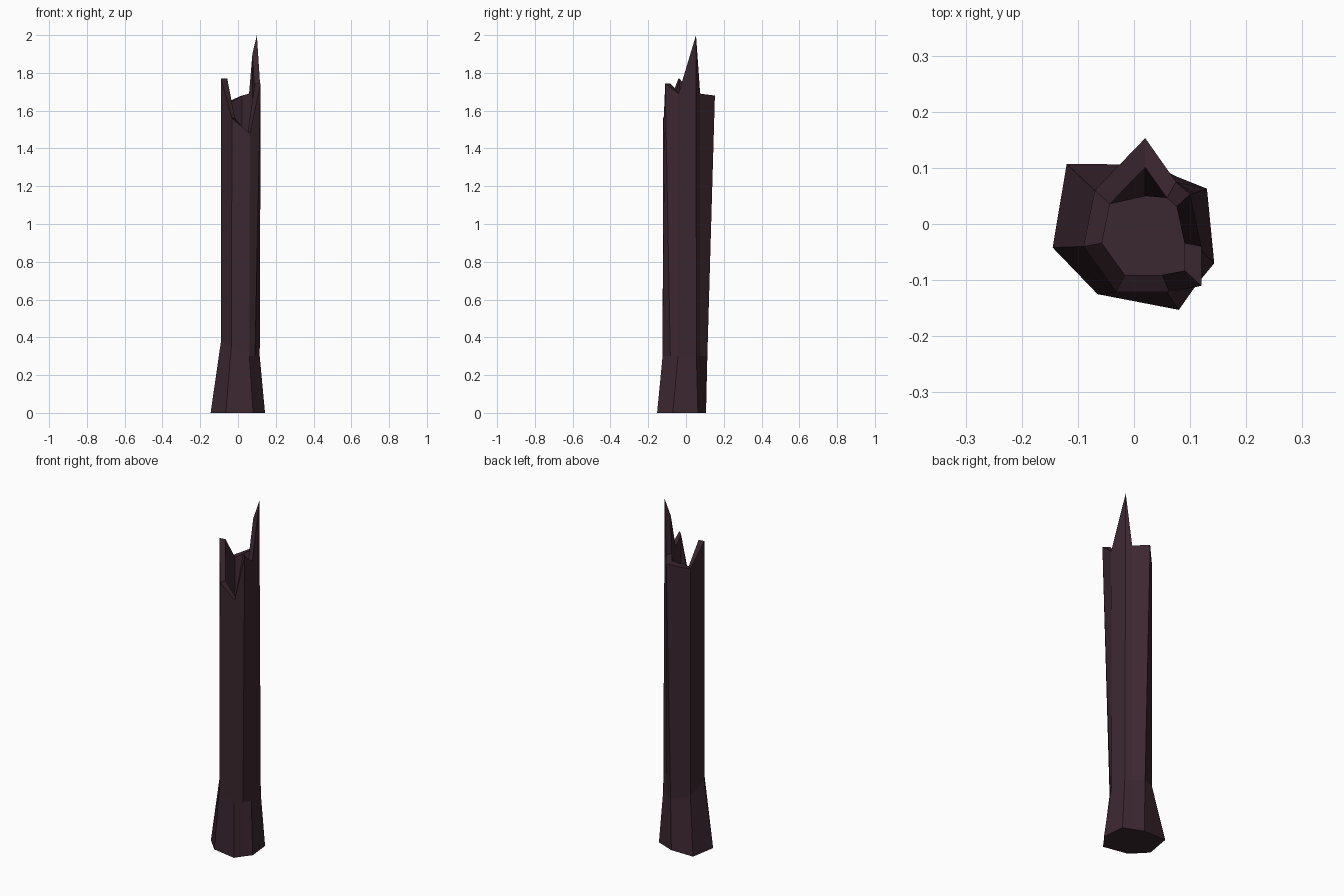
import bpy
import bmesh
from mathutils import Vector

default_cube = bpy.data.objects.get("Cube")
if default_cube:
    bpy.data.objects.remove(default_cube, do_unlink=True)

# Dark bark colour
bark = bpy.data.materials.new("dark_bark")
bark.use_nodes = True
bark_colour = (0.044, 0.020, 0.029, 1.0)
bark.diffuse_color = bark_colour
bark.node_tree.nodes["Principled BSDF"].inputs["Base Color"].default_value = bark_colour

# Trunk outlines, counter-clockwise from the front-left corner
base_outline = [(-.065, -.125), (.08, -.153), (.11, -.11), (.143, -.07), (.13, .063),
                (.075, .085), (.02, .106), (-.12, .107), (-.145, -.042)]
waist_outline = [(-.035, -.122), (.06, -.124), (.09, -.083), (.115, -.042), (.108, .055),
                 (.075, .075), (.02, .113), (-.07, .06), (-.09, -.04)]
rim_outline = [(-.032, -.121), (.063, -.121), (.12, -.11), (.12, -.04), (.1, .053),
               (.075, .075), (.02, .153), (-.07, .06), (-.09, -.04)]

# Splintered edge: height of each corner of the broken top
rim_heights = [1.56, 1.48, 1.745, 1.69, 2, 1.69, 1.68, 1.64, 1.77]
waist_heights = [.35, .3, .3, .3, .3, .3, .3, .32, .38]
hollow_floor_height = 1.4
hollow_centre = Vector((.02, -.02))
spike_corner = 4


def toward_hollow(point):
    """Move an outer rim corner inward by the wall thickness."""
    return hollow_centre.lerp(Vector(point), .7)


def add_ring(bm, outline, heights):
    return [bm.verts.new((p[0], p[1], h)) for p, h in zip(outline, heights)]


def bridge(bm, lower, upper):
    count = len(lower)
    for i in range(count):
        j = (i + 1) % count
        bm.faces.new((lower[i], lower[j], upper[j], upper[i]))


# Inner rim follows the splinters, with the tall spike bevelled inward
inner_outline = [toward_hollow(p) for p in rim_outline]
inner_heights = list(rim_heights)
inner_heights[spike_corner] -= .1
floor_outline = [(p.x, min(p.y, .05)) for p in inner_outline]
corners = len(rim_outline)

bm = bmesh.new()
rings = [
    add_ring(bm, base_outline, [0] * corners),
    add_ring(bm, waist_outline, waist_heights),
    add_ring(bm, rim_outline, rim_heights),
    add_ring(bm, inner_outline, inner_heights),
    add_ring(bm, floor_outline, [hollow_floor_height] * corners),
]
for lower, upper in zip(rings, rings[1:]):
    bridge(bm, lower, upper)

# Close the underside and the bottom of the hollow
bm.faces.new(list(reversed(rings[0])))
bm.faces.new(rings[-1])
bmesh.ops.recalc_face_normals(bm, faces=bm.faces)

mesh = bpy.data.meshes.new("broken_trunk")
bm.to_mesh(mesh)
bm.free()
mesh.materials.append(bark)
trunk = bpy.data.objects.new("broken_trunk", mesh)
bpy.context.collection.objects.link(trunk)
